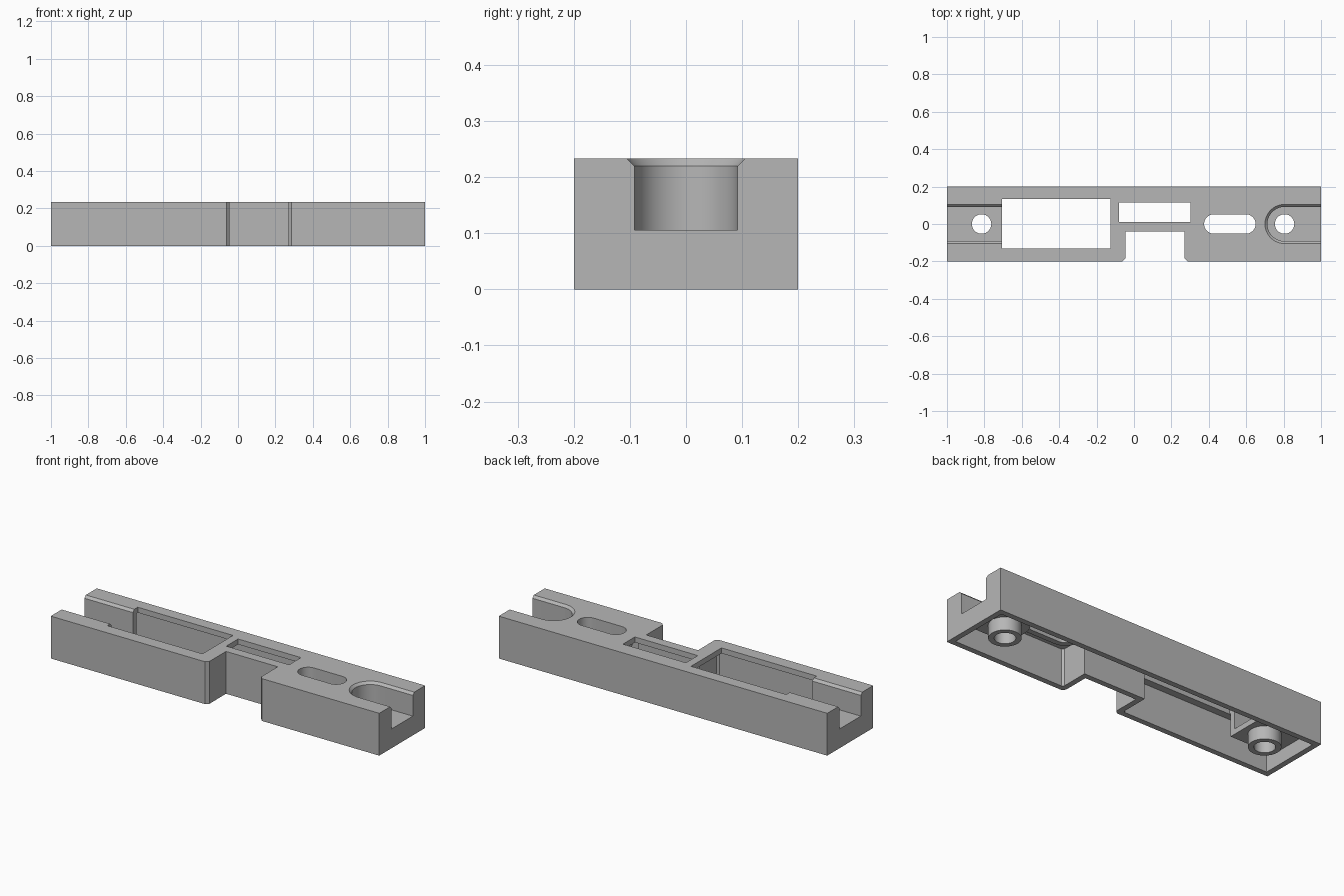
import bpy, bmesh, math

cube = bpy.data.objects.get("Cube")
if cube:
    bpy.data.objects.remove(cube, do_unlink=True)

grey = bpy.data.materials.new("light grey plastic")
grey.use_nodes = True
tone = (0.47, 0.47, 0.47, 1)
grey.diffuse_color = tone
grey.node_tree.nodes["Principled BSDF"].inputs["Base Color"].default_value = tone

H = 0.233      # body height
W = 0.03       # wall thickness
FLOOR = 0.106  # floor of the end channels
R = 0.092      # channel half width


def loft(name, layers):
    """Solid skinned through (outline, z) layers with equal point counts."""
    bm = bmesh.new()
    rings = [[bm.verts.new((x, y, z)) for x, y in pts] for pts, z in layers]
    n = len(rings[0])
    bm.faces.new(rings[0])
    bm.faces.new(rings[-1])
    for a, b in zip(rings, rings[1:]):
        for i in range(n):
            j = (i + 1) % n
            bm.faces.new((a[i], a[j], b[j], b[i]))
    bmesh.ops.recalc_face_normals(bm, faces=bm.faces)
    mesh = bpy.data.meshes.new(name)
    bm.to_mesh(mesh)
    bm.free()
    mesh.materials.append(grey)
    obj = bpy.data.objects.new(name, mesh)
    bpy.context.collection.objects.link(obj)
    return obj


def prism(name, pts, z0, z1):
    return loft(name, [(pts, z0), (pts, z1)])


def rect(x0, x1, y0, y1):
    return [(x0, y0), (x1, y0), (x1, y1), (x0, y1)]


def stadium(xa, xb, r, n=20):
    """Slot outline with arc centres at xa and xb."""
    arc = [math.pi / 2 + math.pi * i / n for i in range(n + 1)]
    left = [(xa + r * math.cos(t), r * math.sin(t)) for t in arc]
    right = [(xb - r * math.cos(t), -r * math.sin(t)) for t in arc]
    return left + right


def circle(cx, r, n=40):
    return [(cx + r * math.cos(math.tau * i / n), r * math.sin(math.tau * i / n))
            for i in range(n)]


def combine(tool, operation):
    mod = body.modifiers.new("combine", "BOOLEAN")
    mod.operation = operation
    mod.solver = "EXACT"
    mod.object = tool
    bpy.context.view_layer.objects.active = body
    bpy.ops.object.modifier_apply(modifier=mod.name)
    bpy.data.objects.remove(tool, do_unlink=True)


def add(tool):
    combine(tool, "UNION")


def cut(tool):
    combine(tool, "DIFFERENCE")


# Outer block with the chamfered notch in the front
nx0, nx1, ny, c = -0.045, 0.27, -0.04, 0.016
body = prism("mounting_base", [
    (-1, -0.2), (nx0 - c, -0.2), (nx0, -0.2 + c), (nx0, ny), (nx1, ny),
    (nx1, -0.2 + c), (nx1 + c, -0.2), (1, -0.2), (1, 0.2), (-1, 0.2)], 0, H)

# Hollow underside following the outline
e = 0.2 - W
cut(prism("cavity", [
    (-1 + W, -e), (nx0 - W - 0.01, -e), (nx0 - W, -e + 0.01), (nx0 - W, ny + W),
    (nx1 + W, ny + W), (nx1 + W, -e + 0.01), (nx1 + W + 0.01, -e),
    (1 - W, -e), (1 - W, e), (-1 + W, e)], -0.1, H - W))

# Solid housings under the end channels, collar under the long slot
top = H - W / 2
add(prism("left_housing", rect(-1 + W / 2, -0.69, -R - W, R + W), FLOOR - W, top))
add(prism("right_housing", stadium(0.805, 0.86, R + W)[:21]
          + [(1 - W / 2, -R - W), (1 - W / 2, R + W)], FLOOR - W, top))
add(prism("slot_collar", stadium(0.427, 0.598, 0.052 + W), 0.15, top))

# Screw bosses
for x in (-0.815, 0.805):
    add(prism("screw_boss", circle(x, 0.08), 0.004, FLOOR - W / 2))

# End channels with a chamfered upper edge
lip = 0.013


def channel_outline(r, side):
    if side < 0:
        return rect(-1.1, -0.70, -r, r)
    return stadium(0.805, 1.2, r)


for side in (-1, 1):
    cut(loft("channel", [
        (channel_outline(R, side), FLOOR), (channel_outline(R, side), H - lip),
        (channel_outline(R + 2 * lip, side), H + lip)]))

# Through openings
for pts in (rect(-0.705, -0.125, -0.13, 0.135), rect(-0.08, 0.303, 0.012, 0.115),
            stadium(0.427, 0.598, 0.052), circle(-0.815, 0.052), circle(0.805, 0.052)):
    cut(prism("opening", pts, -0.1, H + 0.1))

# Smooth round walls, crisp edges
bpy.ops.object.select_all(action="DESELECT")
body.select_set(True)
bpy.context.view_layer.objects.active = body
bpy.ops.object.shade_smooth_by_angle(angle=math.radians(25))
